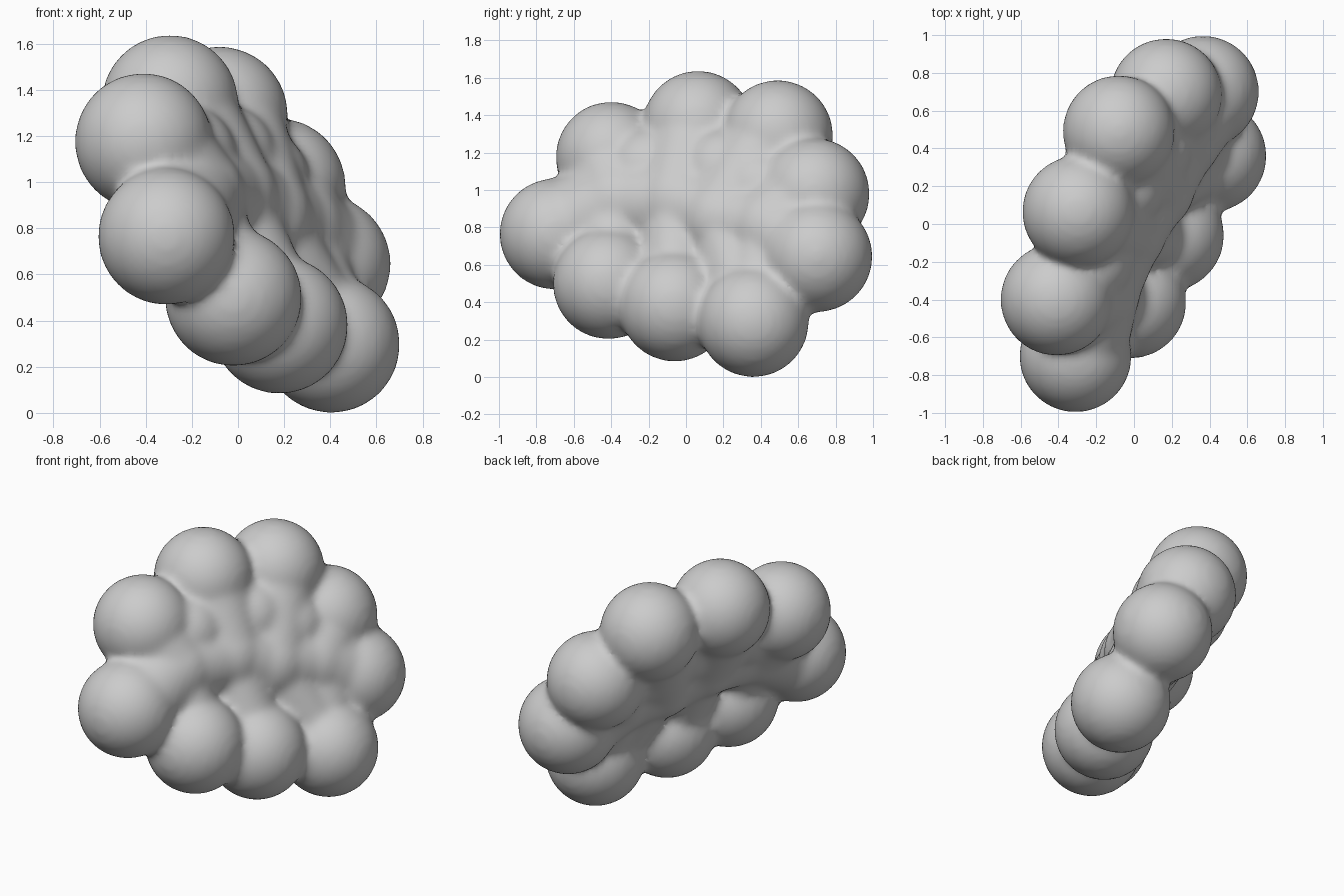
import bpy, bmesh
from mathutils import Vector, Matrix

if "Cube" in bpy.data.objects:
    bpy.data.objects.remove(bpy.data.objects["Cube"])

R = 0.298
# centres of the outer puffs, in order around the tilted cloud
puffs = [Vector(p) for p in (
    (-.31, -.70, .765), (-.41, -.40, 1.175), (-.295, .065, 1.34),
    (-.08, .49, 1.29), (.17, .685, .98), (.365, .70, .645),
    (.405, .36, .297), (.18, -.06, .38), (-.02, -.415, .50))]

bm = bmesh.new()


def ball(p, r):
    bmesh.ops.create_uvsphere(bm, u_segments=40, v_segments=24, radius=r,
                              matrix=Matrix.Translation(p))


def on_plane(y, z):
    """Point of the cloud's tilted mid plane."""
    return Vector(((.353 * y - .454 * (z - .82)) / .818, y, z))


def ridge(a, b, ra, rb):
    """Tapered round bar from a to b."""
    d = b - a
    turn = d.to_track_quat('Z', 'Y').to_matrix().to_4x4()
    bmesh.ops.create_cone(bm, cap_ends=True, segments=40, radius1=ra, radius2=rb,
                          depth=d.length, matrix=Matrix.Translation((a + b) / 2) @ turn)


# outer ring of puffs
for p in puffs:
    ball(p, R)

# inner body: a row of bumps above the lower puffs
inner = [on_plane(*q) for q in ((-.36, .93), (-.03, .93), (.2, .84), (.46, .79))]
for p in inner:
    ball(p, .25)
for a, b in zip(inner, inner[1:]):
    ridge(a, b, .235, .235)

# ridges running inward from the side and upper puffs
for i, j in ((0, 0), (1, 0), (2, 1), (3, 2), (4, 3), (5, 3)):
    ridge(puffs[i], inner[j], .265, .245)

# fill between the ridges
for y, z in ((-.2, 1.1), (.2, 1.1), (.4, 1.0)):
    ball(on_plane(y, z), .24)

# short necks joining the lower puffs to the body
for i, j in ((8, 0), (7, 1), (6, 2), (6, 3)):
    ridge(puffs[i], inner[j], .2, .2)

mesh = bpy.data.meshes.new("cloud")
bm.to_mesh(mesh)
bm.free()
cloud = bpy.data.objects.new("cloud", mesh)
bpy.context.collection.objects.link(cloud)

# fuse into one skin and soften the creases
remesh = cloud.modifiers.new("fuse", 'REMESH')
remesh.mode = 'VOXEL'
remesh.voxel_size = .022
remesh.use_smooth_shade = True
soften = cloud.modifiers.new("soften", 'SMOOTH')
soften.factor = .5
soften.iterations = 14
